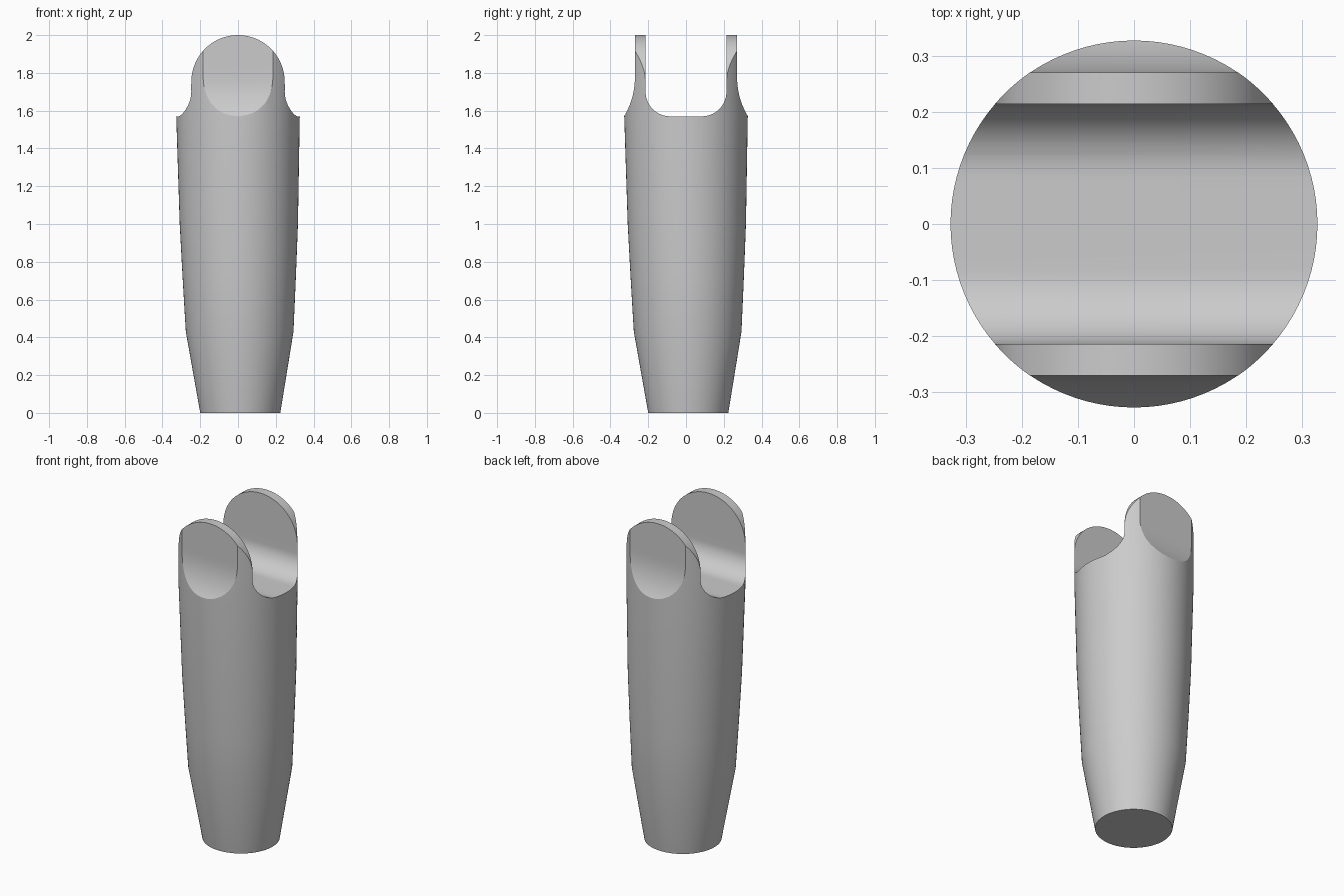
import bpy
import bmesh
from math import sin, cos, pi, radians

cube = bpy.data.objects.get("Cube")
if cube:
    bpy.data.objects.remove(cube, do_unlink=True)

grey = bpy.data.materials.new("plain grey")
grey.use_nodes = True
colour = (0.6, 0.6, 0.6, 1)
grey.diffuse_color = colour
grey.node_tree.nodes["Principled BSDF"].inputs["Base Color"].default_value = colour


def make_object(name, bm):
    bmesh.ops.recalc_face_normals(bm, faces=bm.faces)
    mesh = bpy.data.meshes.new(name)
    bm.to_mesh(mesh)
    bm.free()
    mesh.materials.append(grey)
    obj = bpy.data.objects.new(name, mesh)
    bpy.context.collection.objects.link(obj)
    return obj


def prism(name, outline, place):
    """Extrude a closed 2D outline; place(u, v, depth) gives the 3D point."""
    bm = bmesh.new()
    near, far = [[bm.verts.new(place(u, v, d)) for u, v in outline] for d in (-1, 1)]
    bm.faces.new(near)
    bm.faces.new(far)
    n = len(outline)
    for i in range(n):
        j = (i + 1) % n
        bm.faces.new((near[i], near[j], far[j], far[i]))
    return make_object(name, bm)


# Tapered round body, leaning slightly toward the base
SIDES = 96
SHOULDER = 1.57
bm = bmesh.new()
rings = []
for z, r in [(0, 0.212), (0.43, 0.285), (0.72, 0.3), (1.0, 0.313),
             (SHOULDER, 0.327), (2.1, 0.328)]:
    lean = 0.012 * max(0, 1 - z / SHOULDER)
    rings.append([bm.verts.new((lean + r * cos(2 * pi * i / SIDES),
                                lean + r * sin(2 * pi * i / SIDES), z))
                  for i in range(SIDES)])
for low, high in zip(rings, rings[1:]):
    for i in range(SIDES):
        j = (i + 1) % SIDES
        bm.faces.new((low[i], low[j], high[j], high[i]))
bm.faces.new(rings[0])
bm.faces.new(rings[-1])
body = make_object("fork_body", bm)

# Side outline: flat-faced lugs with flared roots and a round-cornered slot
INNER, OUTER, CORNER = 0.214, 0.27, 0.13
half = [(0.5, -0.5), (0.5, SHOULDER), (0.328, SHOULDER)]
for i in range(1, 17):
    t = 1 - i / 16
    half.append((OUTER + 0.058 * t ** 2.4, SHOULDER + 0.23 * (1 - t)))
half += [(OUTER, 2.2), (INNER, 2.2)]
for i in range(17):
    a = radians(90) * i / 16
    half.append((INNER - CORNER + CORNER * cos(a), SHOULDER + CORNER - CORNER * sin(a)))
side_outline = half + [(-y, z) for y, z in reversed(half)]
side_shape = prism("side_shape", side_outline, lambda y, z, d: (d, y, z))

# Front outline: rounded lug tips above a wide lower block
R = 0.247
front_outline = [(-0.5, -0.6), (0.5, -0.6), (0.5, 1.74), (R, 1.74)]
front_outline += [(R * cos(pi * i / 64), 2 - R + R * sin(pi * i / 64)) for i in range(65)]
front_outline += [(-R, 1.74), (-0.5, 1.74)]
front_shape = prism("front_shape", front_outline, lambda x, z, d: (x, d, z))

# Keep only what lies inside both outlines
bpy.ops.object.select_all(action="DESELECT")
bpy.context.view_layer.objects.active = body
body.select_set(True)
for cutter in (side_shape, front_shape):
    mod = body.modifiers.new(cutter.name, "BOOLEAN")
    mod.operation = "INTERSECT"
    mod.solver = "EXACT"
    mod.object = cutter
    bpy.ops.object.modifier_apply(modifier=mod.name)
    bpy.data.objects.remove(cutter, do_unlink=True)

bpy.ops.object.shade_smooth_by_angle(angle=radians(30))
